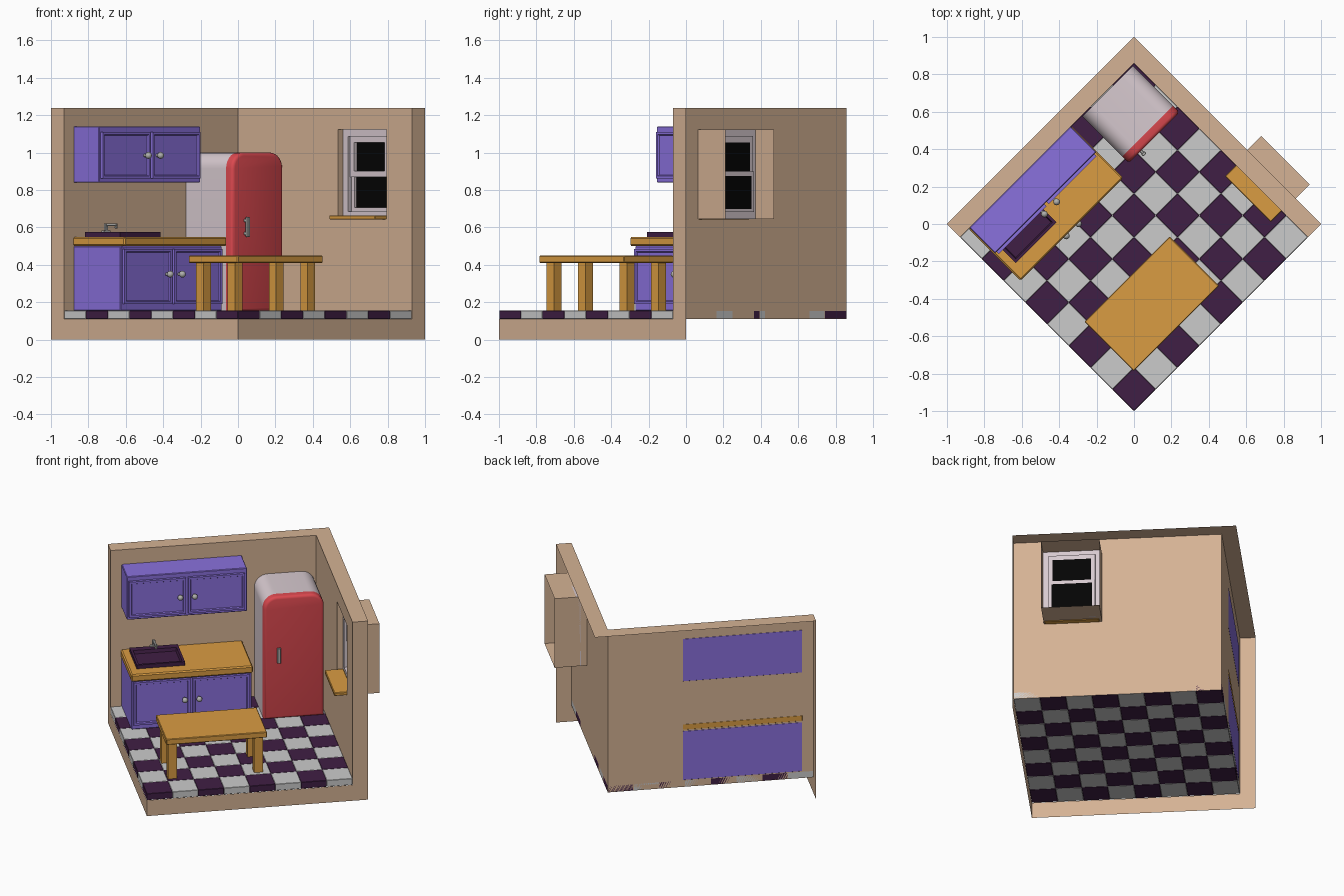
import bpy, bmesh, math
from mathutils import Matrix, Vector

if "Cube" in bpy.data.objects:
    bpy.data.objects.remove(bpy.data.objects["Cube"])

# Everything is modelled square to the room, then turned 45 degrees.
TURN = -math.pi / 4


def material(name, rgb):
    m = bpy.data.materials.new(name)
    m.diffuse_color = [(c / 255) ** 2.2 for c in rgb] + [1]
    m.use_nodes = True
    m.node_tree.nodes["Principled BSDF"].inputs["Base Color"].default_value = m.diffuse_color
    return m


BEIGE = material("beige", (212, 177, 147))
PURPLE = material("purple", (137, 112, 220))
WOOD = material("wood", (217, 155, 68))
DARK = material("dark_plum", (66, 36, 70))
TILE = material("light_tile", (190, 190, 190))
WHITE = material("pinkish_white", (214, 200, 206))
RED = material("red", (218, 74, 80))
BLACK = material("black", (12, 12, 12))
METAL = material("metal", (175, 175, 172))


def finish(name, bm, mat, smooth=False):
    me = bpy.data.meshes.new(name)
    bm.to_mesh(me)
    bm.free()
    ob = bpy.data.objects.new(name, me)
    bpy.context.collection.objects.link(ob)
    me.materials.append(mat)
    ob.rotation_euler[2] = TURN
    if smooth:
        bpy.context.view_layer.objects.active = ob
        for o in bpy.context.selected_objects:
            o.select_set(False)
        ob.select_set(True)
        bpy.ops.object.shade_smooth_by_angle(angle=math.radians(35))
    return ob


def boxes(name, spans, mat, bevel=0.0, segments=1):
    bm = bmesh.new()
    for lo, hi in spans:
        lo, hi = Vector(lo), Vector(hi)
        bmesh.ops.create_cube(bm, size=1, matrix=Matrix.Translation((lo + hi) / 2)
                              @ Matrix.Diagonal((*(hi - lo), 1)))
    if bevel:
        bmesh.ops.bevel(bm, geom=bm.edges[:], offset=bevel, segments=segments,
                        profile=0.5, affect='EDGES')
    return finish(name, bm, mat, segments > 1)


def ring(name, x0, x1, z0, z1, w, y0, y1, mat):
    return boxes(name, [((x0, y0, z0), (x0 + w, y1, z1)), ((x1 - w, y0, z0), (x1, y1, z1)),
                        ((x0 + w, y0, z0), (x1 - w, y1, z0 + w)),
                        ((x0 + w, y0, z1 - w), (x1 - w, y1, z1))], mat)


# Room shell: open at the back and underneath
H, I, B, F, T = 0.707, 0.607, 0.11, 0.155, 1.24
WX0, WX1, WZ0, WZ1, WY = 0.148, 0.516, 0.645, 1.125, 0.813
shell = bmesh.new()


def quad(lo, hi, sign):
    ax = next(i for i in range(3) if lo[i] == hi[i])
    u, v = [i for i in range(3) if i != ax]
    pts = []
    for a, b in ((0, 0), (1, 0), (1, 1), (0, 1)):
        p = list(lo)
        p[u], p[v] = (lo, hi)[a][u], (lo, hi)[b][v]
        pts.append(shell.verts.new(p))
    f = shell.faces.new(pts)
    f.normal_update()
    if f.normal[ax] * sign < 0:
        f.normal_flip()


quad((-H, -H, 0), (H, -H, B), -1)       # base fronts
quad((H, -H, 0), (H, H, B), 1)
quad((-H, -H, B), (-I, -H, T), -1)      # wall ends
quad((H, I, B), (H, H, T), 1)
quad((-H, -H, T), (-I, H, T), 1)        # wall tops
quad((-I, I, T), (H, H, T), 1)
quad((-I, -H, B), (-I, I, T), 1)        # left inner wall
quad((-I, I, B), (WX0, I, T), -1)       # right inner wall around the window
quad((WX1, I, B), (H, I, T), -1)
quad((WX0, I, B), (WX1, I, WZ0), -1)
quad((WX0, I, WZ1), (WX1, I, T), -1)
quad((WX0, I, WZ0), (WX0, WY, WZ1), 1)  # window tunnel
quad((WX1, I, WZ0), (WX1, WY, WZ1), -1)
quad((WX0, I, WZ0), (WX1, WY, WZ0), 1)
quad((WX0, I, WZ1), (WX1, WY, WZ1), -1)
bmesh.ops.remove_doubles(shell, verts=shell.verts[:], dist=1e-4)
finish("room_walls", shell, BEIGE)

# Checkered floor, dark tile in the front corner
s = (H + I) / 8
for parity, name, mat in ((0, "dark_floor_tiles", DARK), (1, "light_floor_tiles", TILE)):
    boxes(name, [((H - (i + 1) * s, -H + j * s, B), (H - i * s, -H + (j + 1) * s, F))
                 for i in range(8) for j in range(8) if (i + j) % 2 == parity], mat, 0.002)

# Window: frame, two sashes with dark panes, sill
ring("window_frame", WX0, WX1, WZ0, WZ1, 0.04, 0.645, 0.675, WHITE)
ring("upper_sash", 0.185, 0.48, 0.87, 1.088, 0.033, 0.66, 0.69, WHITE)
ring("lower_sash", 0.185, 0.48, 0.682, 0.9, 0.025, 0.67, 0.698, WHITE)
boxes("upper_pane", [((0.21, 0.68, 0.9), (0.455, 0.693, 1.055))], BLACK)
boxes("lower_pane", [((0.205, 0.685, 0.7), (0.46, 0.702, 0.875))], BLACK)
boxes("window_sill", [((0.163, 0.525, 0.642), (0.51, 0.645, 0.665))], WOOD, 0.004)


# Cabinets with panelled doors and knobs
def knob(name, x, y, z):
    bm = bmesh.new()
    bmesh.ops.create_uvsphere(bm, u_segments=16, v_segments=10, radius=0.018,
                              matrix=Matrix.Translation((x + 0.024, y, z)))
    bmesh.ops.create_cone(bm, cap_ends=True, segments=12, radius1=0.008, radius2=0.008, depth=0.03,
                          matrix=Matrix.Translation((x + 0.008, y, z)) @ Matrix.Rotation(math.pi / 2, 4, 'Y'))
    finish(name, bm, METAL, True)


def door(name, x, y0, y1, z0, z1):
    bm = bmesh.new()
    bmesh.ops.create_cube(bm, size=1, matrix=Matrix.Translation((x + 0.004, (y0 + y1) / 2, (z0 + z1) / 2))
                          @ Matrix.Diagonal((0.028, y1 - y0, z1 - z0, 1)))
    bm.normal_update()
    front = max(bm.faces, key=lambda f: f.calc_center_median().x)
    for thick, depth in ((0.006, 0.0), (0.014, 0.0), (0.006, -0.008)):
        bmesh.ops.inset_region(bm, faces=[front], thickness=thick, depth=depth)
    finish(name, bm, PURPLE)


CY = -0.255
for name, front, z0, z1, dz0, dz1, kz in (("lower", -0.25, F, 0.5, 0.19, 0.485, 0.35),
                                          ("upper", -0.415, 0.84, 1.14, 0.862, 1.11, 0.985)):
    boxes(name + "_cabinet", [((-0.608, -0.637, z0), (front, 0.13, z1))], PURPLE, 0.004)
    for side, k in (("left", -1), ("right", 1)):
        ya, yb = sorted((CY + k * 0.008, CY + k * 0.37))
        door(f"{name}_{side}_door", front, ya, yb, dz0, dz1)
        knob(f"{name}_{side}_knob", front + 0.015, CY + k * 0.046, kz)
boxes("countertop", [((-0.608, -0.643, 0.5), (-0.215, 0.134, 0.55))], WOOD, 0.008)

# Sink with sunken basin, and tap
bm = bmesh.new()
bmesh.ops.create_cube(bm, size=1, matrix=Matrix.Translation((-0.432, -0.44, 0.561))
                      @ Matrix.Diagonal((0.264, 0.308, 0.03, 1)))
bm.normal_update()
top = max(bm.faces, key=lambda f: f.calc_center_median().z)
bmesh.ops.inset_region(bm, faces=[top], thickness=0.022)
bmesh.ops.translate(bm, verts=[v for v in top.verts if v.co.x < -0.45], vec=(0.03, 0, 0))
bmesh.ops.inset_region(bm, faces=[top], thickness=0.008, depth=-0.022)
finish("sink", bm, DARK)
boxes("tap", [((-0.566, -0.449, 0.55), (-0.55, -0.431, 0.622)),
              ((-0.55, -0.447, 0.608), (-0.475, -0.433, 0.622)),
              ((-0.487, -0.447, 0.595), (-0.475, -0.433, 0.608)),
              ((-0.57, -0.465, 0.574), (-0.548, -0.415, 0.585))], METAL, 0.002)


# Refrigerator: rounded-top profile pushed along the room
def rounded_slab(name, x0, x1, mat, bevel, y0=0.21, y1=0.595, z0=F, z1=1.0, r=0.085):
    prof = [(y0, z0), (y1, z0)]
    for cy, start in ((y1 - r, 0), (y0 + r, 90)):
        for i in range(9):
            a = math.radians(start + i * 11.25)
            prof.append((cy + r * math.cos(a), z1 - r + r * math.sin(a)))
    bm = bmesh.new()
    f = bm.faces.new([bm.verts.new((x0, y, z)) for y, z in prof])
    ext = bmesh.ops.extrude_face_region(bm, geom=[f])["geom"]
    bmesh.ops.translate(bm, verts=[g for g in ext if isinstance(g, bmesh.types.BMVert)], vec=(x1 - x0, 0, 0))
    bmesh.ops.recalc_face_normals(bm, faces=bm.faces[:])
    if bevel:
        edges = [e for e in bm.edges if all(abs(v.co.x - x1) < 1e-5 for v in e.verts)]
        bmesh.ops.bevel(bm, geom=edges, offset=bevel, segments=3, profile=0.5, affect='EDGES')
    finish(name, bm, mat, True)


rounded_slab("fridge_body", -0.602, -0.3, WHITE, 0)
rounded_slab("fridge_door", -0.3, -0.25, RED, 0.018)
boxes("fridge_handle", [((-0.236, 0.291, 0.55), (-0.22, 0.314, 0.655)),
                        ((-0.255, 0.294, 0.56), (-0.23, 0.311, 0.575)),
                        ((-0.255, 0.294, 0.63), (-0.23, 0.311, 0.645))], METAL, 0.003)

# Table
boxes("table_top", [((0.182, -0.557, 0.41), (0.555, 0.087, 0.45))], WOOD, 0.004)
boxes("table_legs", [((x - 0.028, y - 0.028, F), (x + 0.028, y + 0.028, 0.412))
                     for x in (0.249, 0.487) for y in (-0.51, 0.04)], WOOD)
